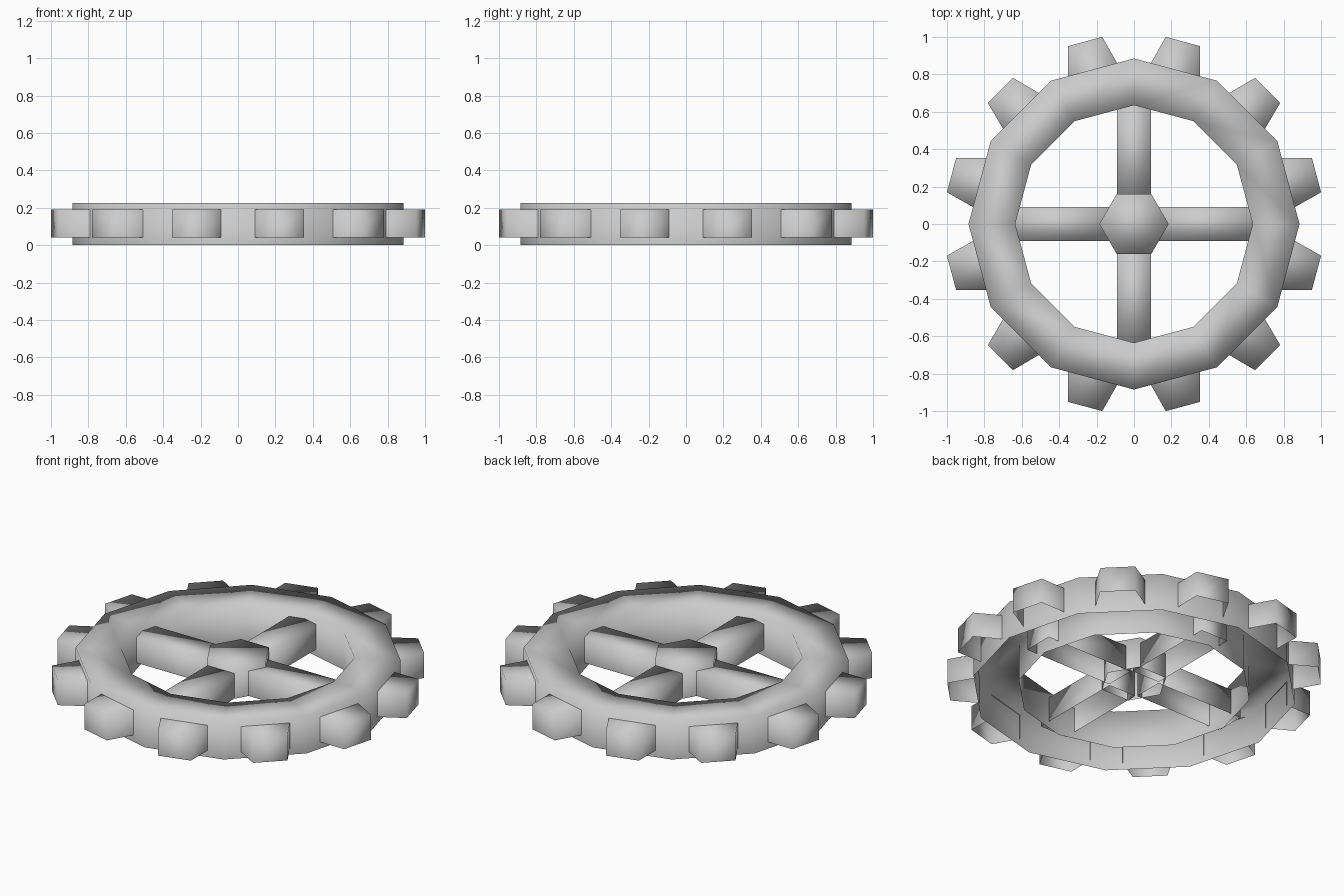
import bpy
import math
from mathutils import Matrix

if "Cube" in bpy.data.objects:
    bpy.data.objects.remove(bpy.data.objects["Cube"], do_unlink=True)

# One plain grey for the whole wheel
grey = bpy.data.materials.new("plain_grey")
grey.diffuse_color = (0.6, 0.6, 0.6, 1)
grey.use_nodes = True
bsdf = grey.node_tree.nodes["Principled BSDF"]
bsdf.inputs["Base Color"].default_value = (0.6, 0.6, 0.6, 1)


def add_object(name, verts, faces, angle=0.0):
    """Smooth-shaded mesh object, turned about the wheel axis."""
    mesh = bpy.data.meshes.new(name)
    mesh.from_pydata(verts, [], faces)
    mesh.transform(Matrix.Rotation(angle, 4, "Z"))
    mesh.materials.append(grey)
    mesh.shade_smooth()
    obj = bpy.data.objects.new(name, mesh)
    bpy.context.collection.objects.link(obj)
    return obj


def open_prism(name, outline, z0, z1, angle=0.0, skip=()):
    """Walls and a top cap over a counter-clockwise outline; open underneath."""
    n = len(outline)
    verts = [(x, y, z) for z in (z0, z1) for x, y in outline]
    faces = [(i, (i + 1) % n, n + (i + 1) % n, n + i)
             for i in range(n) if i not in skip]
    faces.append(tuple(range(n, 2 * n)))
    return add_object(name, verts, faces, angle)


def circle(radius, sides):
    return [(radius * math.cos(2 * math.pi * i / sides),
             radius * math.sin(2 * math.pi * i / sides)) for i in range(sides)]


# Twelve-sided rim: outer wall, flat top, inner wall, hollow below
SIDES = 12
profile = [(0.885, 0.0), (0.885, 0.225), (0.635, 0.225), (0.635, 0.0)]
rim_verts = [(x, y, z) for r, z in profile for x, y in circle(r, SIDES)]
rim_faces = []
for ring in range(3):
    for i in range(SIDES):
        j = (i + 1) % SIDES
        a, b = ring * SIDES, (ring + 1) * SIDES
        rim_faces.append((a + i, a + j, b + j, b + i))
add_object("rim", rim_verts, rim_faces)

# Tapered teeth, one on each flat of the rim (inner side left open)
tooth = [(0.852, -0.136), (1.01, -0.095), (1.01, 0.095), (0.852, 0.136)]
for k in range(12):
    open_prism(f"tooth_{k + 1}", tooth, 0.04, 0.19,
               math.radians(15 + 30 * k), skip=(3,))

# Four spokes running from inside the hub into the hollow rim
spoke = [(0.10, -0.09), (0.68, -0.09), (0.68, 0.09), (0.10, 0.09)]
for k in range(4):
    open_prism(f"spoke_{k + 1}", spoke, 0.04, 0.19, math.radians(90 * k))

# Six-sided hub
open_prism("hub", circle(0.185, 6), 0.04, 0.225)
